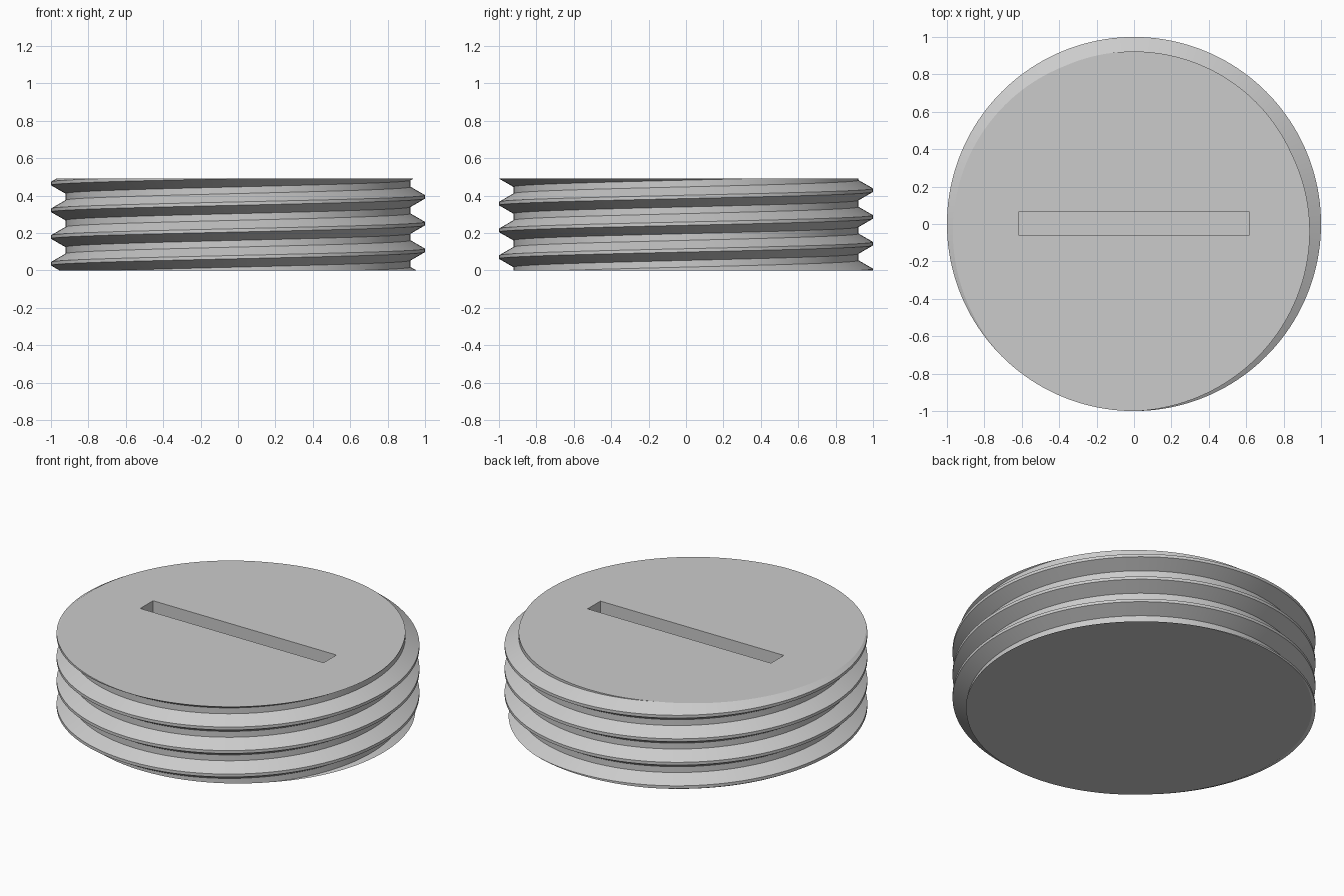
import bpy, bmesh, math

if "Cube" in bpy.data.objects:
    bpy.data.objects.remove(bpy.data.objects["Cube"])

HEIGHT, PITCH, R_CREST = 0.492, 0.143, 1.0
R_ROOT = R_CREST - 0.5413 * PITCH      # 60 degree thread depth
CREST_Z = 0.107                        # height of a crest at angle zero
SEGMENTS, TURNS = 160, 8
SLOT_LENGTH, SLOT_WIDTH, SLOT_DEPTH = 1.234, 0.123, 0.2

grey = bpy.data.materials.new("light grey")
grey.diffuse_color = (0.6, 0.6, 0.6, 1)
grey.use_nodes = True
grey.node_tree.nodes["Principled BSDF"].inputs["Base Color"].default_value = grey.diffuse_color

# One thread period as (height, radius): flat crest, flank, flat root, flank
profile = [(-PITCH / 16, R_CREST), (PITCH / 16, R_CREST),
           (PITCH * 3 / 8, R_ROOT), (PITCH * 5 / 8, R_ROOT)]

# Helical wall; each full turn joins onto the next period up
bm = bmesh.new()
rows = TURNS * len(profile)
columns = []
for j in range(SEGMENTS):
    a = 2 * math.pi * j / SEGMENTS
    column = []
    for i in range(rows):
        dz, r = profile[i % 4]
        z = CREST_Z + PITCH * (i // 4 - 2 + j / SEGMENTS) + dz
        column.append(bm.verts.new((r * math.cos(a), r * math.sin(a), z)))
    columns.append(column)
for j in range(SEGMENTS):
    last = j == SEGMENTS - 1
    shift = 4 if last else 0
    a, b = columns[j], columns[0 if last else j + 1]
    for i in range(rows - 1 - shift):
        bm.faces.new((a[i], b[i + shift], b[i + 1 + shift], a[i + 1]))

# Trim the thread flat at both ends and cap it
for z, n in ((0, -1), (HEIGHT, 1)):
    bmesh.ops.bisect_plane(bm, geom=bm.verts[:] + bm.edges[:] + bm.faces[:], dist=1e-5,
                           plane_co=(0, 0, z), plane_no=(0, 0, n), clear_outer=True)
bmesh.ops.remove_doubles(bm, verts=bm.verts[:], dist=1e-5)
bmesh.ops.edgeloop_fill(bm, edges=[e for e in bm.edges if e.is_boundary])
bmesh.ops.recalc_face_normals(bm, faces=bm.faces[:])
mesh = bpy.data.meshes.new("threaded_plug")
bm.to_mesh(mesh)
bm.free()
mesh.materials.append(grey)
plug = bpy.data.objects.new("threaded_plug", mesh)
bpy.context.collection.objects.link(plug)

# Screwdriver slot in the top
bpy.ops.mesh.primitive_cube_add(size=1, location=(0, 0.003, HEIGHT))
cutter = bpy.context.object
cutter.name = "slot_cutter"
cutter.scale = (SLOT_LENGTH, SLOT_WIDTH, 2 * SLOT_DEPTH)
cutter.data.materials.append(grey)
cutter.hide_render = True
cut = plug.modifiers.new("slot", 'BOOLEAN')
cut.operation, cut.solver, cut.object = 'DIFFERENCE', 'EXACT', cutter

bpy.ops.object.select_all(action='DESELECT')
plug.select_set(True)
bpy.context.view_layer.objects.active = plug
bpy.ops.object.modifier_apply(modifier=cut.name)
bpy.data.objects.remove(cutter)
bpy.ops.object.shade_smooth_by_angle(angle=math.radians(25))
